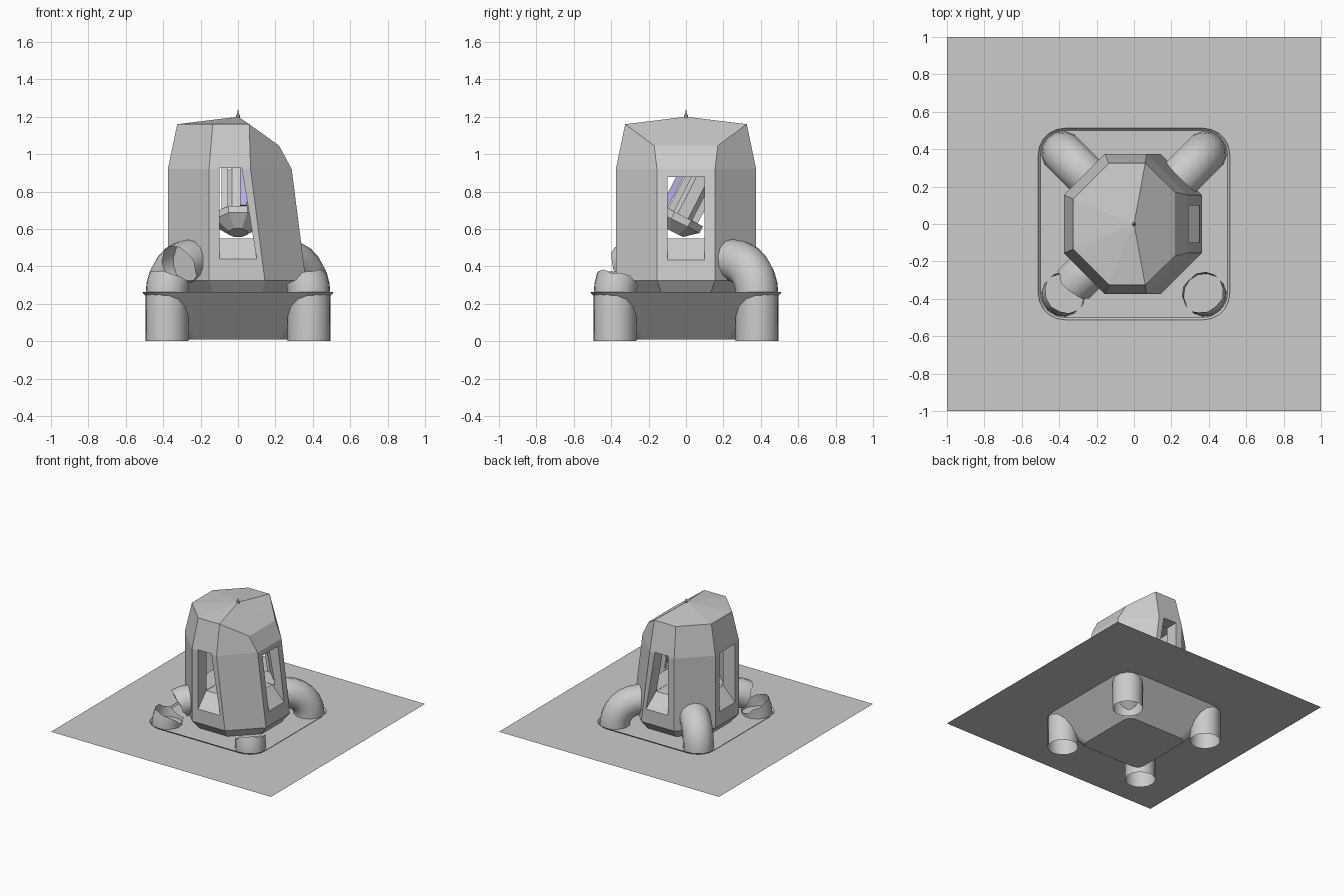
import bpy, bmesh, math, random
from mathutils import Vector, Matrix

if "Cube" in bpy.data.objects:
    bpy.data.objects.remove(bpy.data.objects["Cube"])

random.seed(3)


def make(name, verts, faces, smooth=False, fix=True):
    me = bpy.data.meshes.new(name)
    me.from_pydata([tuple(v) for v in verts], [], faces)
    if fix:
        bm = bmesh.new()
        bm.from_mesh(me)
        bmesh.ops.recalc_face_normals(bm, faces=bm.faces)
        bm.to_mesh(me)
        bm.free()
    ob = bpy.data.objects.new(name, me)
    bpy.context.collection.objects.link(ob)
    if smooth:
        bpy.ops.object.select_all(action='DESELECT')
        ob.select_set(True)
        bpy.context.view_layer.objects.active = ob
        bpy.ops.object.shade_smooth_by_angle(angle=math.radians(35))
    return ob


def loft(name, rings, cap0=False, cap1=False, tip=None, smooth=False, fix=True):
    n = len(rings[0])
    verts = [v for r in rings for v in r]
    faces = []
    for k in range(len(rings) - 1):
        for i in range(n):
            j = (i + 1) % n
            faces.append((k*n + i, k*n + j, (k+1)*n + j, (k+1)*n + i))
    if cap0:
        faces.append(tuple(reversed(range(n))))
    last = (len(rings) - 1) * n
    if cap1:
        faces.append(tuple(range(last, last + n)))
    if tip is not None:
        verts.append(tip)
        faces += [(last + i, last + (i + 1) % n, len(verts) - 1) for i in range(n)]
    return make(name, verts, faces, smooth, fix)


def cut(target, cutter):
    m = target.modifiers.new("cut", 'BOOLEAN')
    m.operation = 'DIFFERENCE'
    m.solver = 'EXACT'
    m.object = cutter
    cutter.hide_render = True
    bpy.ops.object.select_all(action='DESELECT')
    target.select_set(True)
    bpy.context.view_layer.objects.active = target
    bpy.ops.object.modifier_apply(modifier=m.name)
    bpy.data.objects.remove(cutter, do_unlink=True)


def octagon(a, z, scale_x=None):
    r = a / math.cos(math.pi / 8)
    return [Vector((r * math.cos(math.pi/8 + i*math.pi/4),
                    r * math.sin(math.pi/8 + i*math.pi/4), z)) for i in range(8)]


def lean(ring, shift):
    # pull the right-hand side of a ring inwards
    for v in ring:
        if v.x > 0:
            v.x -= shift
    return ring


# Ground sheet
make("ground_sheet", [(-1, -1, .25), (1, -1, .25), (1, 1, .25), (-1, 1, .25)],
     [(0, 1, 2, 3)], fix=False)


# Tapered basin below the sheet, with a flared lip
def rounded_square(h, r, z, n=5):
    pts = []
    for c, (sx, sy) in enumerate([(1, 1), (-1, 1), (-1, -1), (1, -1)]):
        for i in range(n + 1):
            t = (c + i / n) * math.pi / 2
            pts.append(Vector((sx*(h - r) + r*math.cos(t), sy*(h - r) + r*math.sin(t), z)))
    return pts


loft("basin", [rounded_square(.28, .06, .01), rounded_square(.492, .13, .24),
               rounded_square(.512, .14, .262)], cap0=True, fix=False)

# Eight-sided tower with sloping right side
top = octagon(.325, 1.16)
for v in top:
    if v.x > .2:
        v.x, v.y, v.z = .22, math.copysign(.17, v.y), 1.045
    elif v.x > 0:
        v.x = .06
tower = loft("tower", [octagon(.27, .2), lean(octagon(.375, .325), .012),
                       lean(octagon(.375, .92), .088), top],
             cap0=True, tip=Vector((0, 0, 1.2)))

# Room inside and window openings with sloped sills
cut(tower, loft("room", [octagon(.265, .552), lean(octagon(.265, 1.02), .09)],
                cap0=True, cap1=True))
for name, along_x, zt in (("window_y", False, .925), ("window_x", True, .87)):
    prof = [(-.45, .36), (-.27, .55), (.27, .55), (.45, .36), (.45, zt), (-.45, .925)]
    prof = [(d - .03 if along_x and d > 0 else d, z) for d, z in prof]
    rings = []
    for s in (-.1, .1):
        ring = []
        for d, z in prof:
            if along_x:
                ring.append(Vector((d, s, z)))
            else:
                ring.append(Vector((s - (.165 * (z - .44) if s > 0 else 0), d, z)))
        rings.append(ring)
    cut(tower, loft(name, rings, cap0=True, cap1=True))

# Roof spike
loft("roof_spike", [[Vector((r*math.cos(i*math.pi/4), r*math.sin(i*math.pi/4), z))
                     for i in range(8)] for r, z in ((.011, 1.19), (.01, 1.208), (.003, 1.218))],
     tip=Vector((0, 0, 1.25)))


# Corner pipes: vertical leg, quarter bend, short run into the tower
R, Z0, D, PR, SIDES = .18, .25, .38 * math.sqrt(2), .115, 14


def pipe(name, sx, sy, a0, a1, leg=False, run=False):
    out = Vector((sx, sy, 0)).normalized()
    up = Vector((0, 0, 1))
    side = up.cross(out)
    stations = [(D, 0.0, 0.0)] if leg else []
    n = max(2, round((a1 - a0) / 15))
    for i in range(n + 1):
        a = math.radians(a0 + (a1 - a0) * i / n)
        stations.append((D - R + R*math.cos(a), Z0 + R*math.sin(a), a))
    if run:
        stations.append((D - R - .06, Z0 + R, math.pi / 2))
    rings = []
    for k, (d, z, a) in enumerate(stations):
        normal = out * math.cos(a) + up * math.sin(a)
        tangent = up * math.cos(a) - out * math.sin(a)
        broken = (k == len(stations) - 1 and not run) or (k == 0 and not leg)
        rings.append([out*d + up*z + PR*(normal*math.cos(t) + side*math.sin(t))
                      + tangent * (random.uniform(-.015, .015) if broken else 0)
                      for t in (2*math.pi*i/SIDES for i in range(SIDES))])
    loft(name, rings, smooth=True, fix=False)


for side_name, sx in (("left", -1), ("right", 1)):
    pipe("back_" + side_name + "_pipe", sx, 1, 0, 90, leg=True, run=True)
    pipe("front_" + side_name + "_pipe_stub", sx, -1, 0, 26, leg=True)
pipe("front_left_pipe_upper", -1, -1, 60, 90, run=True)

# Tilted lamp inside the tower
tilt = Matrix.Translation((0, .02, .74)) @ Matrix.Rotation(math.radians(-27), 4, 'X')
loft("lamp_bowl", [[tilt @ v for v in octagon(a, z)] for a, z in
                   ((.05, -.18), (.12, -.12), (.12, -.08))], cap0=True, cap1=True)
loft("lamp_core", [[tilt @ v for v in octagon(a, z)] for a, z in
                   ((.075, -.08), (.075, .17))], cap1=True)


def bar(name, x, y, w):
    rings = [[tilt @ Vector((x + i*w, y + j*w, z)) for i, j in
              ((-1, -1), (1, -1), (1, 1), (-1, 1))] for z in (-.08, .18)]
    return loft(name, rings, cap0=True, cap1=True)


for i in range(4):
    t = math.pi/4 + i*math.pi/2
    bar("lamp_bar_%d" % (i + 1), .1*math.cos(t), .1*math.sin(t), .018)
strip = bar("lamp_strip", .03, -.11, .018)
mat = bpy.data.materials.new("lavender")
mat.diffuse_color = (.5, .42, .75, 1)
mat.use_nodes = True
mat.node_tree.nodes["Principled BSDF"].inputs["Base Color"].default_value = mat.diffuse_color
strip.data.materials.append(mat)
